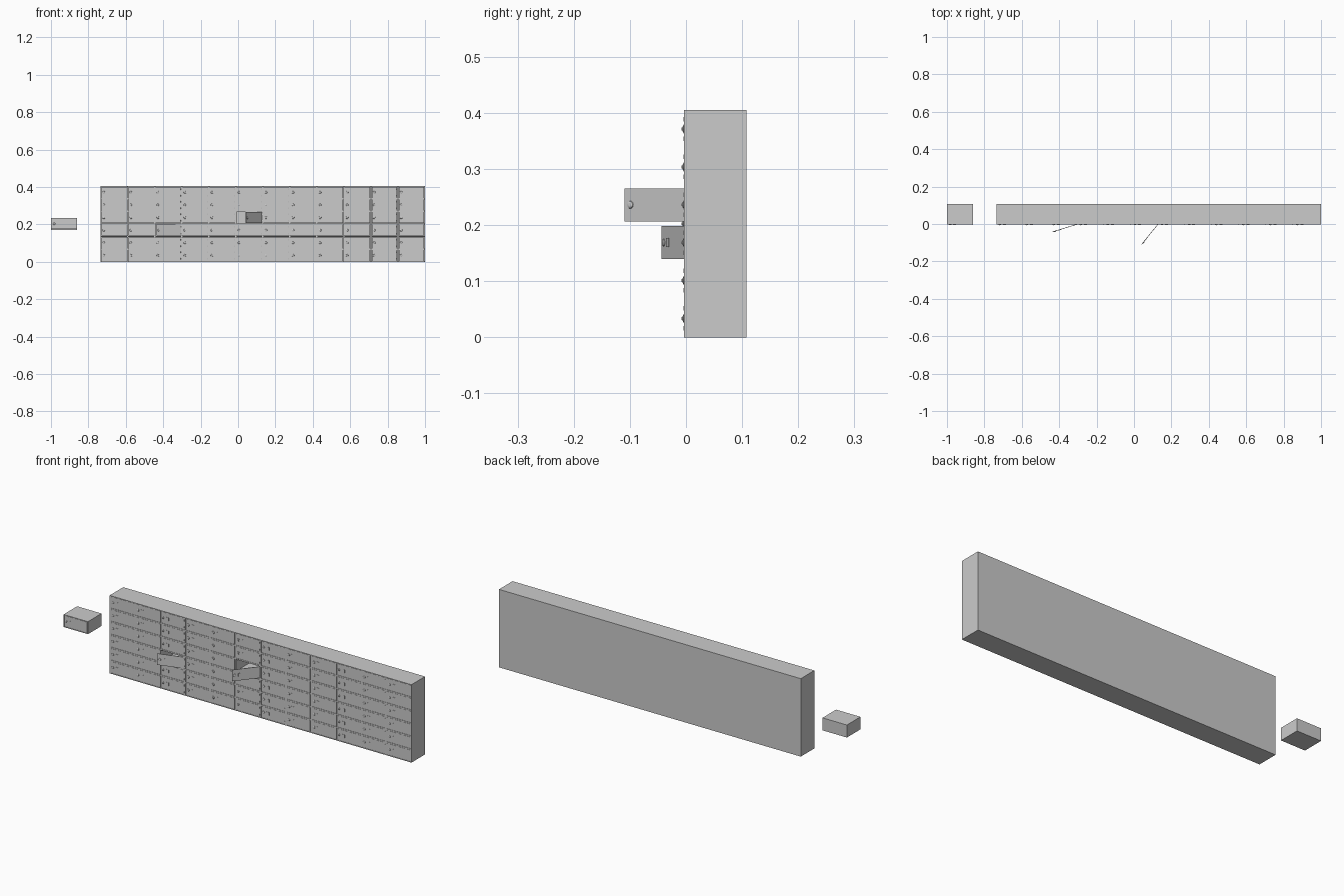
import bpy, bmesh, math
from mathutils import Matrix, Vector

if "Cube" in bpy.data.objects:
    bpy.data.objects.remove(bpy.data.objects["Cube"])

X0, X1, TOP = -0.735, 1.0, 0.405
COLS, ROWS = 12, 6
W, H = (X1 - X0) / COLS, TOP / ROWS
FRONT, BACK = -0.004, 0.1075
WALL, GAP = 0.0035, 0.0008
DW, DH, DT = W - 2 * (WALL + GAP), H - 2 * (WALL + GAP), 0.003


def box(bm, lo, hi):
    lo, hi = Vector(lo), Vector(hi)
    m = Matrix.Translation((lo + hi) / 2) @ Matrix.Diagonal((*(hi - lo), 1))
    return bmesh.ops.create_cube(bm, size=1, matrix=m)


def finish(bm, name):
    me = bpy.data.meshes.new(name)
    bmesh.ops.recalc_face_normals(bm, faces=bm.faces)
    bm.to_mesh(me)
    bm.free()
    return me


def body_mesh():
    # Open-fronted compartment, origin at lower left front
    bm = bmesh.new()
    box(bm, (0, FRONT, 0), (W, BACK, H))
    f = min(bm.faces, key=lambda f: f.calc_center_median().y)
    bmesh.ops.inset_region(bm, faces=[f], thickness=WALL, use_even_offset=True)
    f = min((f for f in bm.faces if abs(f.normal.y) > 0.9),
            key=lambda f: (round(f.calc_center_median().y, 5), abs(f.calc_center_median().x - W / 2)
                           + abs(f.calc_center_median().z - H / 2)))
    r = bmesh.ops.extrude_discrete_faces(bm, faces=[f])
    bmesh.ops.translate(bm, verts=r['faces'][0].verts, vec=(0, BACK - FRONT - WALL, 0))
    return finish(bm, "locker_body")


def door_mesh():
    # Door panel hinged on its right front edge, with raised plate and hinge barrels
    bm = bmesh.new()
    box(bm, (-DW, 0, 0), (0, DT, DH))
    box(bm, (-DW + 0.03, -0.001, DH / 2 - 0.008), (-DW + 0.046, 0.001, DH / 2 + 0.008))
    for z in (0.2, 0.8):
        bmesh.ops.create_cone(bm, cap_ends=True, segments=8, radius1=0.0012, radius2=0.0012,
                              depth=0.008, matrix=Matrix.Translation((-0.0015, 0.0004, DH * z)))
    return finish(bm, "locker_door")


def knob_mesh():
    # Shallow domed lock with a key bar
    bm = bmesh.new()
    for r1, r2, y, d in ((0.007, 0.006, -0.0005, 0.002), (0.006, 0.003, -0.0022, 0.0014)):
        bmesh.ops.create_cone(bm, cap_ends=True, segments=16, radius1=r1, radius2=r2, depth=d,
                              matrix=Matrix.Translation((0, y, 0)) @ Matrix.Rotation(math.pi / 2, 4, 'X'))
    box(bm, (-0.0008, -0.004, -0.0025), (0.0008, -0.002, 0.0025))
    return finish(bm, "locker_lock")


BODY, DOOR, KNOB = body_mesh(), door_mesh(), knob_mesh()


def add(name, mesh, matrix):
    ob = bpy.data.objects.new(name, mesh)
    bpy.context.collection.objects.link(ob)
    ob.matrix_world = matrix


def locker(tag, x, z, angle=0, sx=1, sz=1):
    base = Matrix.Translation((x, 0, z)) @ Matrix.Diagonal((sx, 1, sz, 1))
    hinge = (base @ Matrix.Translation((W - WALL - GAP, FRONT + 0.0004, WALL + GAP))
             @ Matrix.Rotation(math.radians(angle), 4, 'Z'))
    add("body_" + tag, BODY, base)
    add("door_" + tag, DOOR, hinge)
    add("lock_" + tag, KNOB, hinge @ Matrix.Translation((-DW + 0.013, 0, DH / 2)))


# Locker wall with two doors ajar: (column, row) -> opening angle
ajar = {(2, 2): 17, (5, 3): 51}
for c in range(COLS):
    for r in range(ROWS):
        locker(f"{c}_{r}", X0 + c * W, r * H, ajar.get((c, r), 0))

# Single detached locker
locker("single", -1.0, 0.17, sx=0.14 / W, sz=0.065 / H)
